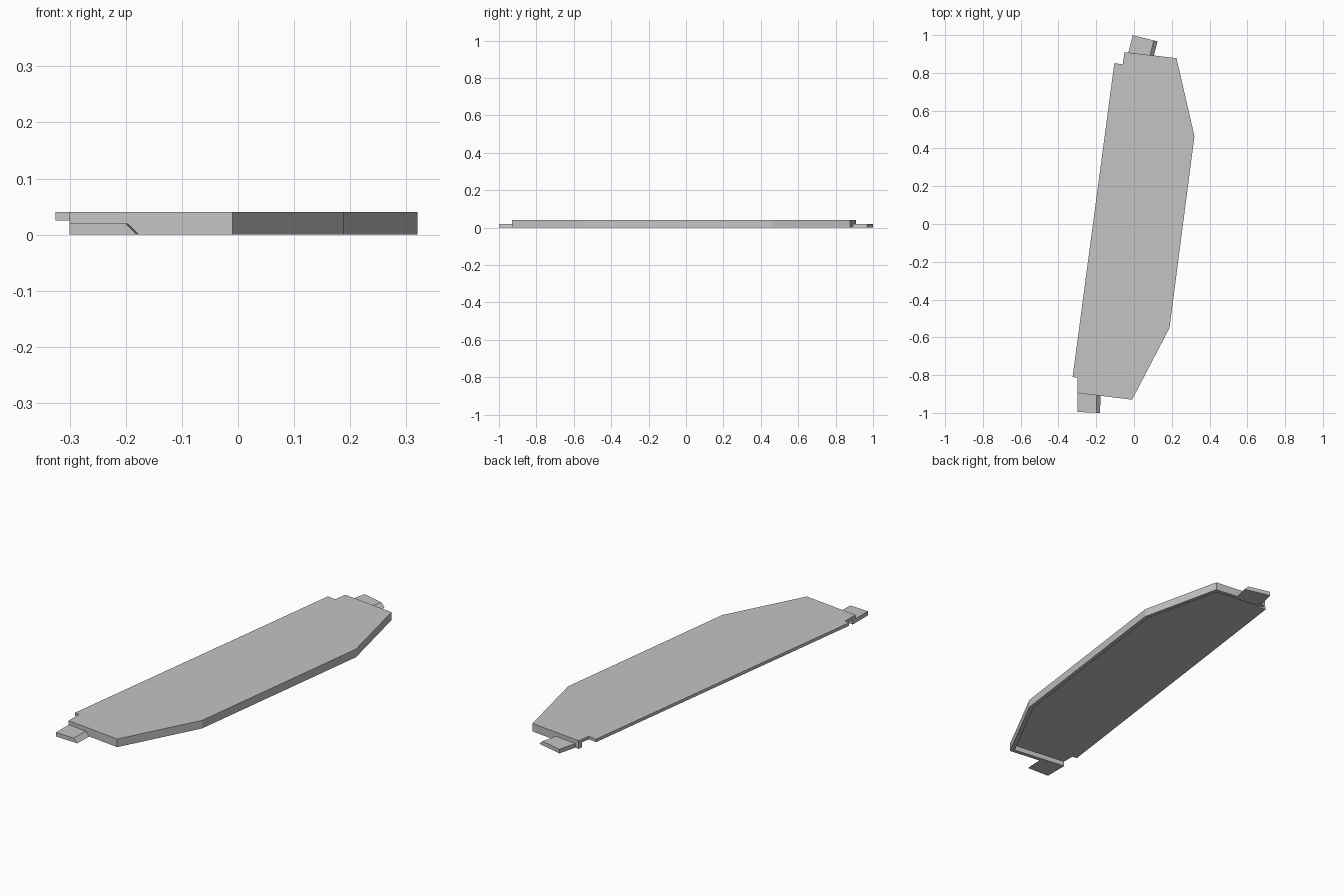
import bpy
import bmesh
from mathutils import Vector

if "Cube" in bpy.data.objects:
    bpy.data.objects.remove(bpy.data.objects["Cube"])

TOP, PLATE_BOTTOM, TAB_TOP, RIM = 0.04, 0.025, 0.02, 0.02

grey = bpy.data.materials.new("plain grey")
grey.diffuse_color = (0.55, 0.55, 0.55, 1)
grey.use_nodes = True
grey.node_tree.nodes["Principled BSDF"].inputs["Base Color"].default_value = grey.diffuse_color


def prism(name, lower, z0, z1, upper=None):
    """Closed solid between a lower and an upper polygon."""
    upper = upper or lower
    bm = bmesh.new()
    a = [bm.verts.new((x, y, z0)) for x, y in lower]
    b = [bm.verts.new((x, y, z1)) for x, y in upper]
    bm.faces.new(a)
    bm.faces.new(b)
    for i in range(len(a)):
        j = (i + 1) % len(a)
        bm.faces.new((a[i], a[j], b[j], b[i]))
    bmesh.ops.recalc_face_normals(bm, faces=bm.faces)
    mesh = bpy.data.meshes.new(name)
    bm.to_mesh(mesh)
    bm.free()
    mesh.materials.append(grey)
    obj = bpy.data.objects.new(name, mesh)
    bpy.context.collection.objects.link(obj)
    return obj


def inset_path(points, t):
    """Offset an open path to its left by t, with mitred corners."""
    pts = [Vector(p) for p in points]
    normals = []
    for p, q in zip(pts, pts[1:]):
        d = (q - p).normalized()
        normals.append(Vector((-d.y, d.x)))
    out = [pts[0] + normals[0] * t]
    for p, m, n in zip(pts[1:], normals, normals[1:]):
        out.append(p + (m + n) * t / (1 + m.dot(n)))
    out.append(pts[-1] + normals[-1] * t)
    return out


# Lid outline: the walled edge runs from front left round to back left
walled = [(-0.30, -0.895), (-0.01, -0.93), (0.188, -0.55),
          (0.32, 0.465), (0.225, 0.878), (-0.05, 0.91)]
open_side = [(-0.06, 0.845), (-0.104, 0.852), (-0.325, -0.81), (-0.30, -0.815)]
lid = prism("lid", walled + open_side, 0, TOP)

# Recess under the lid, open along the left side
inner = inset_path(walled, RIM)
start = inner[0] + (inner[0] - inner[1]).normalized() * 0.4
end = inner[-1] + (inner[-1] - inner[-2]).normalized() * 0.6
cutter = prism("recess_cutter", [start] + inner + [end], -0.1, PLATE_BOTTOM)
cutter.hide_render = True
cutter.hide_viewport = True
cutter.display_type = 'WIRE'
cut = lid.modifiers.new("recess", 'BOOLEAN')
cut.operation = 'DIFFERENCE'
cut.solver = 'EXACT'
cut.object = cutter

# End tabs with one sloping side
prism("front_tab",
      [(-0.30, -0.895), (-0.30, -0.995), (-0.18, -1.0), (-0.177, -0.91)], 0, TAB_TOP,
      [(-0.30, -0.895), (-0.30, -0.995), (-0.20, -0.999), (-0.197, -0.907)])
prism("back_tab",
      [(-0.03, 0.908), (0.105, 0.892), (0.125, 0.967), (-0.007, 1.0)], 0, TAB_TOP,
      [(-0.03, 0.908), (0.085, 0.894), (0.105, 0.972), (-0.007, 1.0)])
